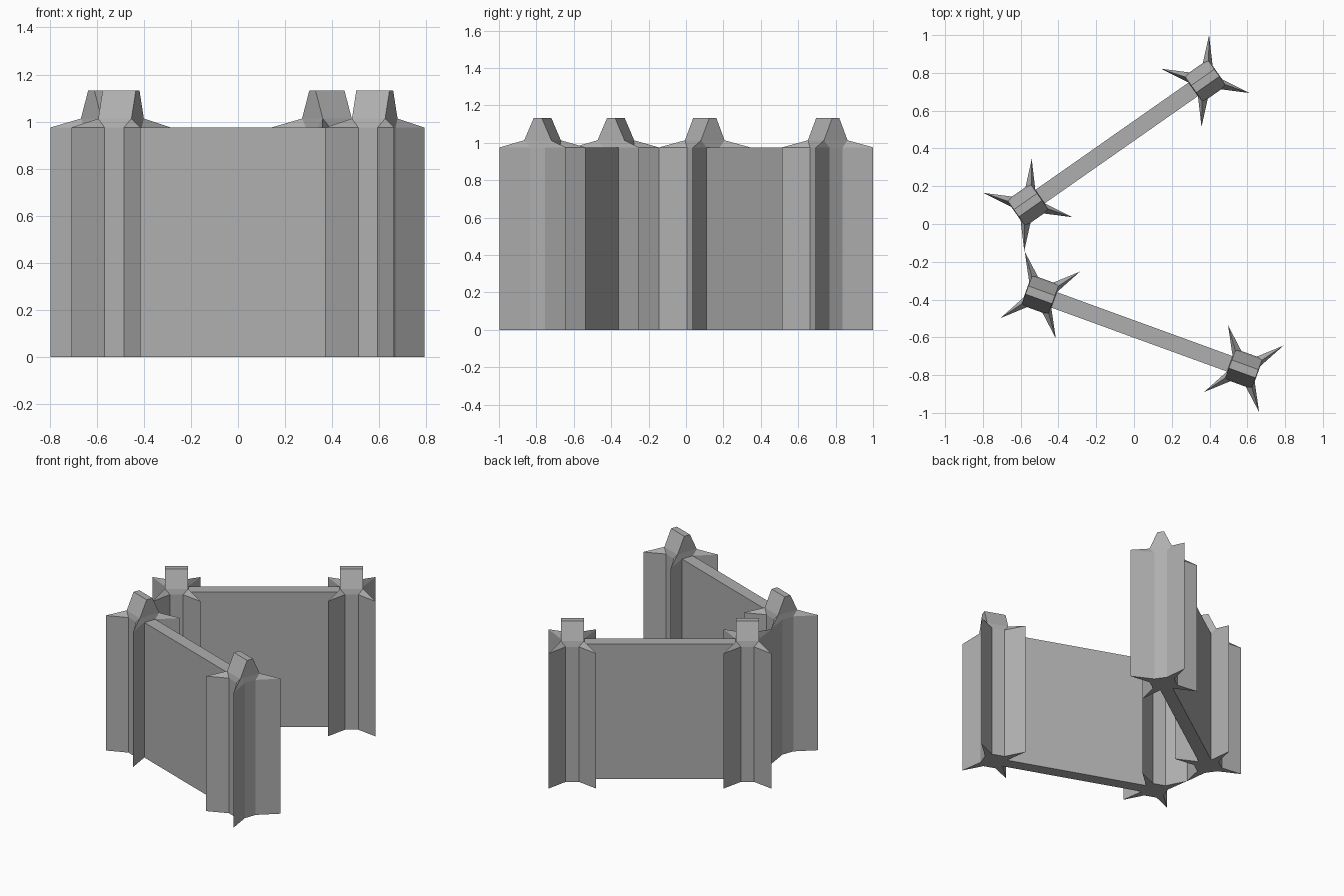
import bpy, bmesh
from math import radians, cos, sin

if "Cube" in bpy.data.objects:
    bpy.data.objects.remove(bpy.data.objects["Cube"])

TIP = (0.156, 0.188)     # fin tip, local to the wall direction
END, SIDE, HALF = 0.078, 0.085, 0.0435   # core face distances, half width of core faces
FIN_Z, CAP_Z, TOP_Z = 0.975, 1.013, 1.132
HALF_SPAN = 0.573        # post centre to wall centre

stone = bpy.data.materials.new("dark_grey")
stone.diffuse_color = (0.43, 0.43, 0.43, 1)
stone.use_nodes = True
stone.node_tree.nodes["Principled BSDF"].inputs["Base Color"].default_value = stone.diffuse_color


def star():
    """Four-finned outline, counter-clockwise: flat pair then tip per quarter."""
    return [(END, -HALF), (END, HALF), TIP,
            (HALF, SIDE), (-HALF, SIDE), (-TIP[0], TIP[1]),
            (-END, HALF), (-END, -HALF), (-TIP[0], -TIP[1]),
            (-HALF, -SIDE), (HALF, -SIDE), (TIP[0], -TIP[1])]


def rect(x, y):
    return [(x, y), (-x, y), (-x, -y), (x, -y)]


def make_object(name, bm, loc, angle):
    bmesh.ops.recalc_face_normals(bm, faces=bm.faces)
    mesh = bpy.data.meshes.new(name)
    bm.to_mesh(mesh)
    bm.free()
    mesh.materials.append(stone)
    ob = bpy.data.objects.new(name, mesh)
    ob.location = loc
    ob.rotation_euler.z = angle
    bpy.context.collection.objects.link(ob)


def post(name, loc, angle):
    bm = bmesh.new()

    def ring(points, z):
        return [bm.verts.new((x, y, z)) for x, y in points]

    low, high = ring(star(), 0), ring(star(), FIN_Z)
    cap, top = ring(rect(0.075, 0.077), CAP_Z), ring(rect(0.075, 0.023), TOP_Z)
    bm.faces.new(low[::-1])
    bm.faces.new(top)
    # Finned shaft
    for i in range(12):
        j = (i + 1) % 12
        bm.faces.new((low[i], low[j], high[j], high[i]))
    # Fin tops, shoulder and tapered cap
    for k in range(4):
        n = (k + 1) % 4
        a, tip, b, c = (high[(3 * k + s) % 12] for s in (1, 2, 3, 4))
        bm.faces.new((a, tip, cap[k]))
        bm.faces.new((tip, b, cap[k]))
        bm.faces.new((b, c, cap[n], cap[k]))
        bm.faces.new((cap[k], cap[n], top[n], top[k]))
    make_object(name, bm, loc, angle)


def wall_section(name, x, y, degrees):
    angle = radians(degrees)
    # Flat panel between the posts
    bm = bmesh.new()
    bmesh.ops.create_cube(bm, size=1)
    bmesh.ops.scale(bm, vec=(2 * (HALF_SPAN - END), 2 * HALF, FIN_Z), verts=bm.verts)
    bmesh.ops.translate(bm, vec=(0, 0, FIN_Z / 2), verts=bm.verts)
    make_object(name + "_panel", bm, (x, y, 0), angle)
    # End posts
    for side, s in (("left", -1), ("right", 1)):
        d = s * HALF_SPAN
        post(f"{name}_{side}_post", (x + d * cos(angle), y + d * sin(angle), 0), angle)


wall_section("back_wall", -0.092, 0.429, 35)
wall_section("front_wall", 0.042, -0.571, -20)
